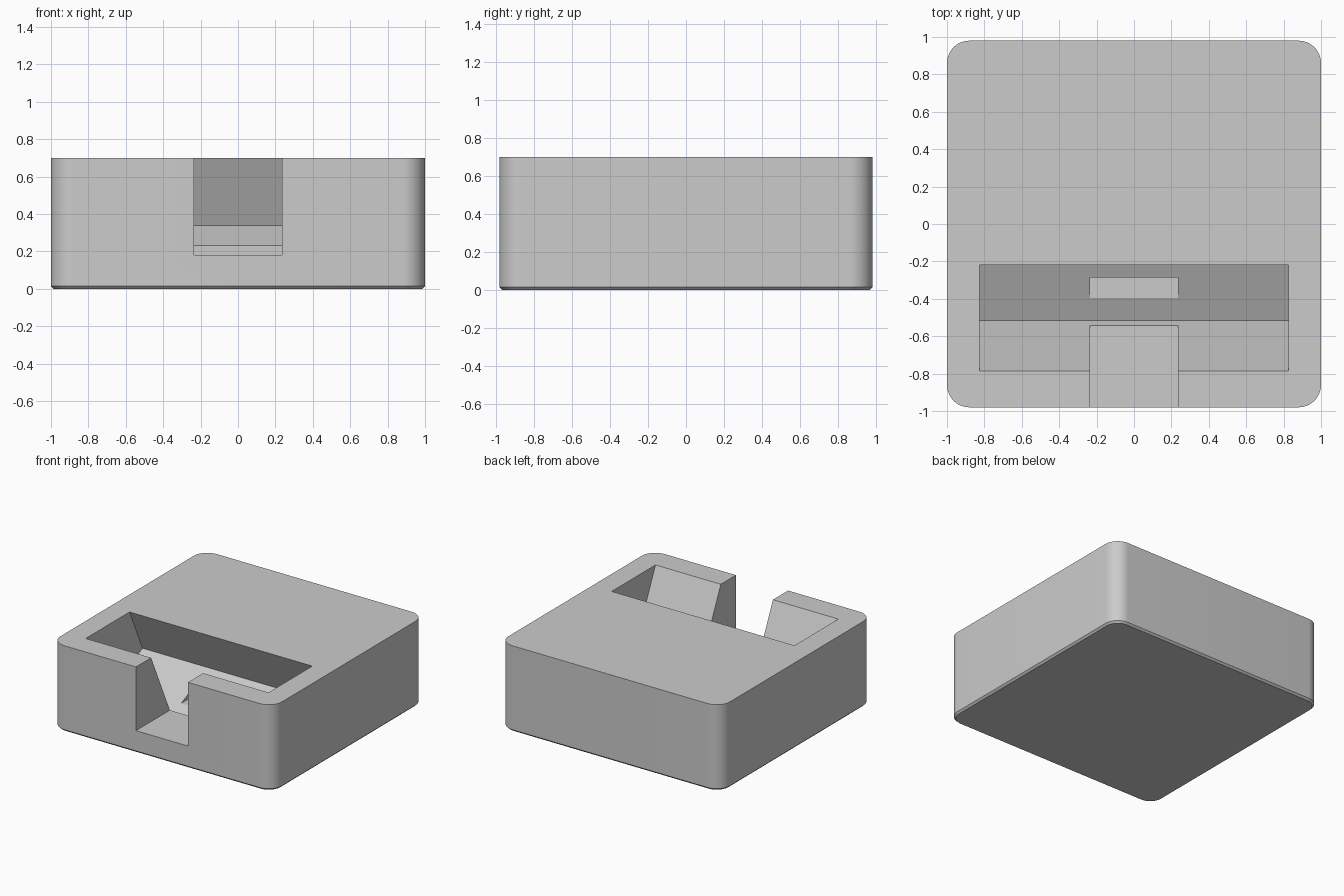
import bpy, bmesh, math

if "Cube" in bpy.data.objects:
    bpy.data.objects.remove(bpy.data.objects["Cube"], do_unlink=True)

HALF_X, HALF_Y, HEIGHT = 1.0, 0.98, 0.7
RADIUS, CHAMFER = 0.12, 0.015
TILT = math.radians(25)

grey = bpy.data.materials.new("light_grey")
grey.use_nodes = True
grey.diffuse_color = (0.6, 0.6, 0.6, 1)
grey.node_tree.nodes["Principled BSDF"].inputs["Base Color"].default_value = (0.6, 0.6, 0.6, 1)


def finish(name, bm):
    bmesh.ops.recalc_face_normals(bm, faces=bm.faces)
    mesh = bpy.data.meshes.new(name)
    bm.to_mesh(mesh)
    bm.free()
    obj = bpy.data.objects.new(name, mesh)
    bpy.context.collection.objects.link(obj)
    mesh.materials.append(grey)
    return obj


def side_prism(name, profile, half_width):
    """Extrude a (y, z) profile across x, centred."""
    bm = bmesh.new()
    face = bm.faces.new([bm.verts.new((-half_width, y, z)) for y, z in profile])
    new = bmesh.ops.extrude_face_region(bm, geom=[face])["geom"]
    bmesh.ops.translate(bm, vec=(2 * half_width, 0, 0),
                        verts=[v for v in new if isinstance(v, bmesh.types.BMVert)])
    return finish(name, bm)


# Block with rounded upright corners and a small chamfer round the base
bm = bmesh.new()
bmesh.ops.create_cube(bm, size=1)
for v in bm.verts:
    v.co = (v.co.x * 2 * HALF_X, v.co.y * 2 * HALF_Y, (v.co.z + 0.5) * HEIGHT)
upright = [e for e in bm.edges if abs(e.verts[0].co.z - e.verts[1].co.z) > 0.1]
bmesh.ops.bevel(bm, geom=upright, offset=RADIUS, segments=12, profile=0.5, affect='EDGES')
base_rim = [e for e in bm.edges if all(v.co.z < 0.001 for v in e.verts)]
bmesh.ops.bevel(bm, geom=base_rim, offset=CHAMFER, segments=1, affect='EDGES')
stand = finish("stand_block", bm)

# Tilted slot: parallel walls, floor square to them
front, back, floor_back_z = -0.785, -0.22, 0.34
s, c = math.sin(TILT), math.cos(TILT)
width = (back - front) * c
back_y = back + (HEIGHT - floor_back_z) * s / c
rise = 0.3
lift = rise * s / c
slot = side_prism("slot_cutter", [
    (front - lift, HEIGHT + rise),
    (back_y - width * c, floor_back_z - width * s),
    (back_y, floor_back_z),
    (back - lift, HEIGHT + rise)], 0.825)

# Square notch through the front wall, biting into the slot floor
notch = side_prism("notch_cutter", [(-1.2, 0.18), (-0.285, 0.18), (-0.285, 1.1), (-1.2, 1.1)], 0.235)

bpy.context.view_layer.objects.active = stand
for cutter in (slot, notch):
    mod = stand.modifiers.new(cutter.name, 'BOOLEAN')
    mod.operation = 'DIFFERENCE'
    mod.solver = 'EXACT'
    mod.object = cutter
    bpy.ops.object.modifier_apply(modifier=mod.name)
for cutter in (slot, notch):
    bpy.data.objects.remove(cutter, do_unlink=True)

# Smooth corners, crisp edges
bpy.ops.object.select_all(action='DESELECT')
stand.select_set(True)
bpy.ops.object.shade_smooth_by_angle(angle=math.radians(20))
